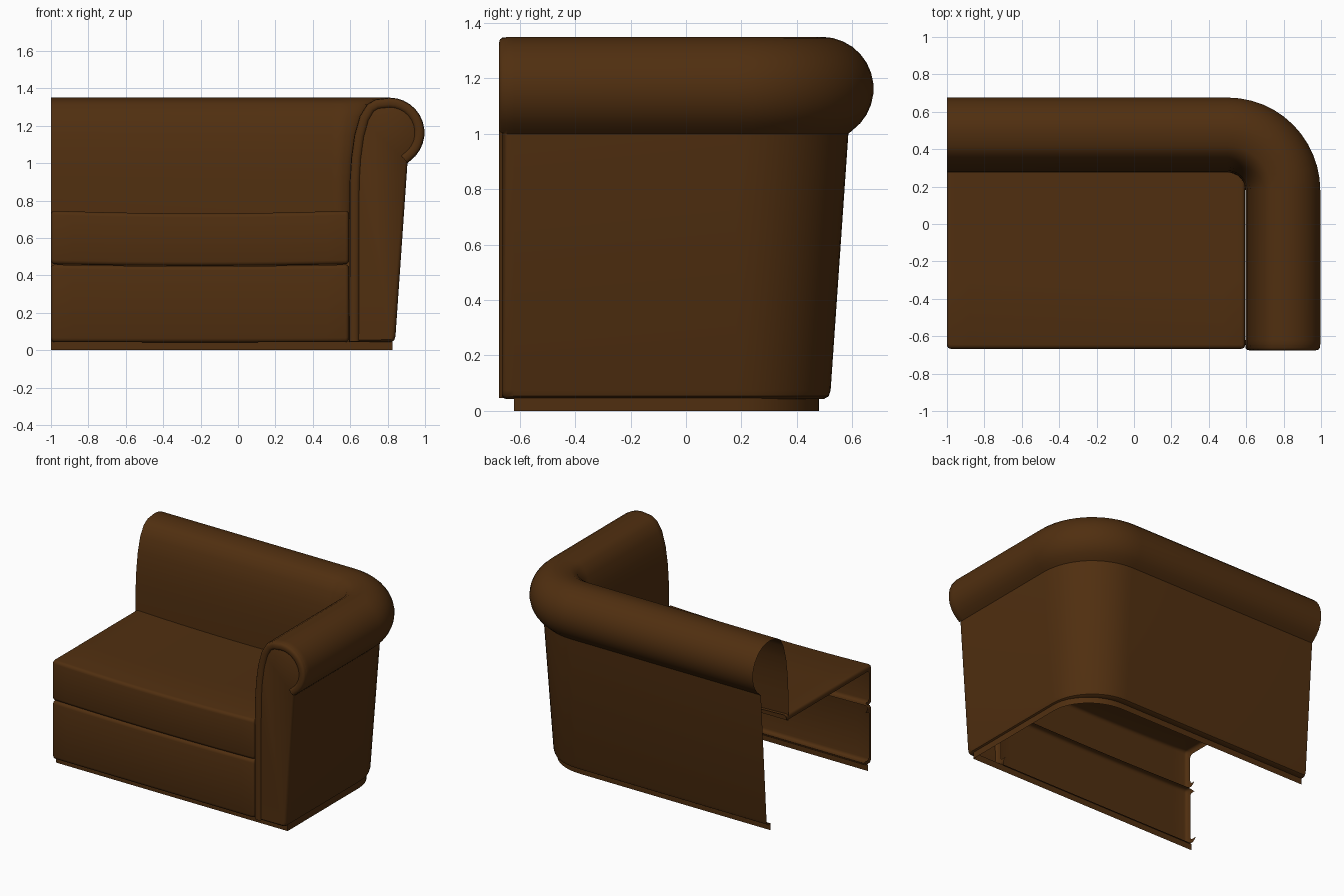
import bpy, bmesh, math

if "Cube" in bpy.data.objects:
    bpy.data.objects.remove(bpy.data.objects["Cube"])

leather = bpy.data.materials.new("brown leather")
leather.diffuse_color = (0.08, 0.028, 0.005, 1)
leather.use_nodes = True
leather.node_tree.nodes["Principled BSDF"].inputs["Base Color"].default_value = leather.diffuse_color


def build(name, rows, close=False, cap=False, angle=40):
    """Skin a list of equal-length point rows into a smooth-shaded sheet."""
    bm = bmesh.new()
    vs = [[bm.verts.new(p) for p in row] for row in rows]
    n = len(rows[0])
    for a, b in zip(vs, vs[1:]):
        for i in range(n if close else n - 1):
            j = (i + 1) % n
            bm.faces.new((a[i], a[j], b[j], b[i]))
    if cap:
        bm.faces.new(vs[-1])
    bmesh.ops.recalc_face_normals(bm, faces=bm.faces)
    me = bpy.data.meshes.new(name)
    bm.to_mesh(me)
    bm.free()
    me.materials.append(leather)
    ob = bpy.data.objects.new(name, me)
    bpy.context.collection.objects.link(ob)
    bpy.ops.object.select_all(action='DESELECT')
    ob.select_set(True)
    bpy.context.view_layer.objects.active = ob
    bpy.ops.object.shade_smooth_by_angle(angle=math.radians(angle))
    return ob


# Scrolled arm/back cross-section (u = distance across, z = height)
arc = [(0.81 + 0.187 * math.cos(math.radians(a)), 1.163 + 0.187 * math.sin(math.radians(a)))
       for a in range(90, -56, -12)]
scroll = [(0.597, 0.9), (0.605, 1.03), (0.622, 1.15), (0.65, 1.25),
          (0.69, 1.315), (0.735, 1.341)] + arc + [(0.906, 1.0)]
outer = [(0.842, 0.075), (0.835, 0.053), (0.818, 0.043)]

CX, CY = 0.5, 0.18     # centre of the rounded back corner
FRONT = -0.62


def path(dx, dy):
    """Plan line: along the back, round the corner, along the arm."""
    pts = [(-1, CY + dy)]
    for i in range(13):
        a = math.radians(90 - 7.5 * i)
        pts.append((CX + dx * math.cos(a), CY + dy * math.sin(a)))
    return pts + [(CX + dx, FRONT)]


# Back and arm shell, swept round the corner
shell = [(0.595, 0.70)] + scroll + outer + [(0.79, 0.043)]
build("back_and_arm", [[(x, y, z) for x, y in path(u - CX, u - CX)] for u, z in shell])


def inset(pts, d, closed):
    """Offset a clockwise outline inwards."""
    out, n = [], len(pts)
    for i, p in enumerate(pts):
        a = pts[i - 1] if (closed or i) else p
        b = pts[(i + 1) % n] if (closed or i < n - 1) else p
        nx = nz = 0
        for s, e in ((a, p), (p, b)):
            l = math.hypot(e[0] - s[0], e[1] - s[1])
            if l > 0:
                nx += (e[1] - s[1]) / l
                nz -= (e[0] - s[0]) / l
        l = math.hypot(nx, nz) or 1
        out.append((p[0] + d * nx / l, p[1] + d * nz / l))
    return out


# Arm front panel with softened edge
outline = [(0.594, 0.043)] + scroll + outer
build("arm_front_panel",
      [[(x, y, z) for x, z in inset(outline, d, True)]
       for d, y in ((0, FRONT), (0, -0.645), (0.004, -0.656), (0.014, -0.664))],
      close=True, cap=True)

# Raised trim band following the scroll
band = [(0.594, 0.046)] + scroll
build("arm_trim_band",
      [[(x, y, z) for x, z in inset(band, d, False)]
       for d, y in ((0.001, -0.64), (0.003, -0.664), (0.010, -0.672), (0.022, -0.675),
                    (0.036, -0.675), (0.047, -0.671), (0.054, -0.66))])


def upholstered(name, prof, mid):
    """Sheet along x with rounded ends and a gentle sag in the middle."""
    x0, x1, r = -1.0, 0.594, 0.02
    xs = [0, 0.002, 0.006, 0.012, 0.02]
    cols = [x0 + t for t in xs]
    cols += [x0 + 0.02 + (x1 - x0 - 0.04) * i / 16 for i in range(1, 16)]
    cols += [x1 - t for t in reversed(xs)]
    rows = []
    for k, x in enumerate([x0] + cols + [x1]):
        t = min(x - x0, x1 - x, r)
        e = r - math.sqrt(max(0, r * r - (r - t) ** 2))
        if k in (0, len(cols) + 1):
            e = 0.036        # end turned in
        sag = 0.02 * (1 - ((x + 0.203) / 0.797) ** 2)
        rows.append([(x, y + (e if y < -0.6 else 0),
                      z - sag * z + (-e if z > mid else e)) for y, z in prof])
    return build(name, rows)


# Seat cushion: top sheet, rounded front, tucked under
upholstered("seat_cushion",
            [(0.30, 0.746), (-0.3, 0.746), (-0.645, 0.746), (-0.656, 0.743), (-0.664, 0.735),
             (-0.667, 0.724), (-0.667, 0.482), (-0.664, 0.471), (-0.656, 0.463),
             (-0.645, 0.46), (-0.625, 0.46)], 0.6)

# Front rail below the cushion
upholstered("seat_front_panel",
            [(-0.625, 0.458), (-0.645, 0.458), (-0.656, 0.455), (-0.663, 0.447), (-0.666, 0.436),
             (-0.666, 0.065), (-0.663, 0.054), (-0.656, 0.046), (-0.645, 0.043),
             (-0.61, 0.043)], 0.25)

# Recessed plinth around the base
plan = path(0.325, 0.30) + [(-1, FRONT)]
build("plinth", [[(x, y, z) for x, y in plan] for z in (0, 0.046)])
